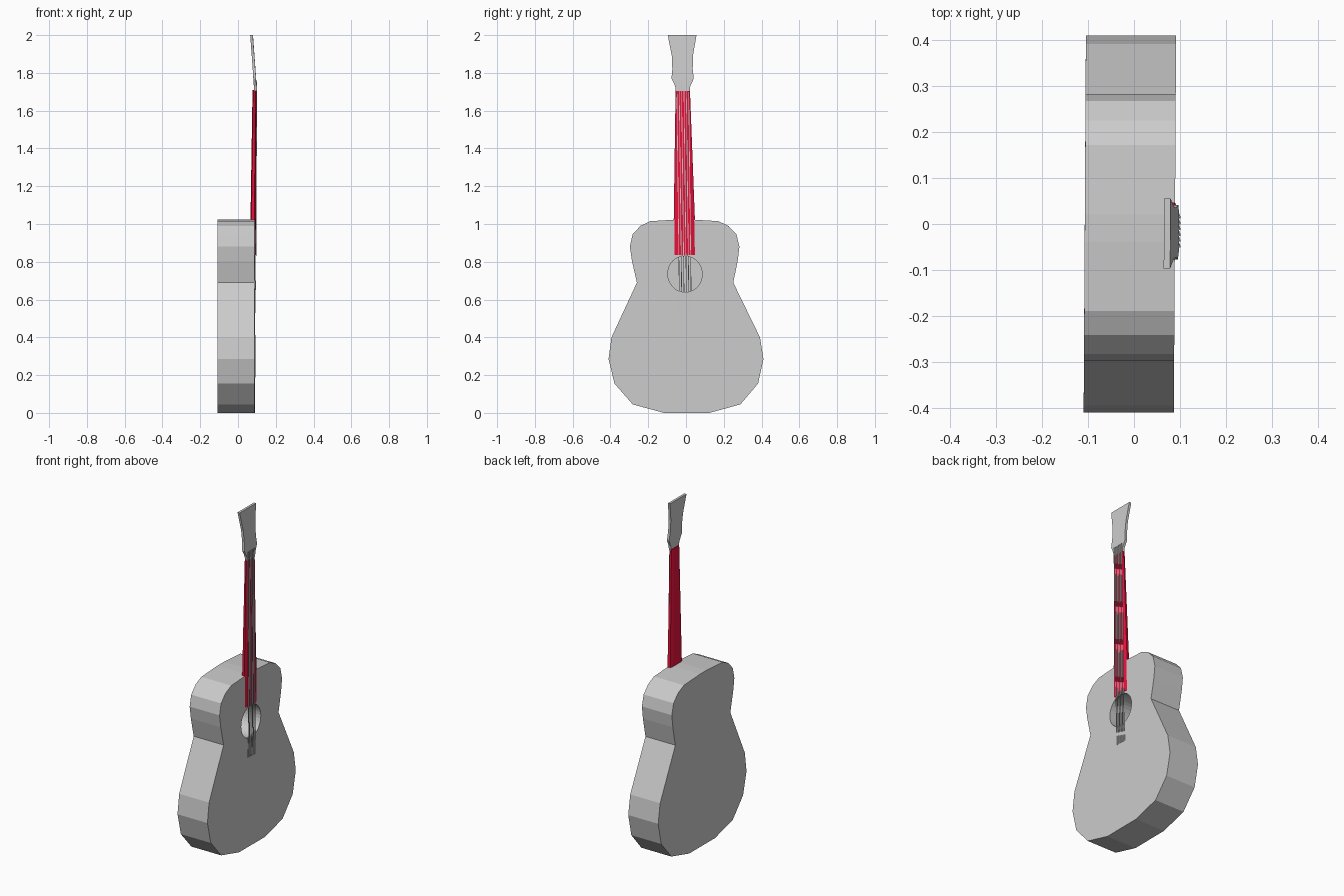
import bpy, bmesh, math
from mathutils import Matrix

if "Cube" in bpy.data.objects:
    bpy.data.objects.remove(bpy.data.objects["Cube"])


def material(name, rgb):
    m = bpy.data.materials.new(name)
    m.diffuse_color = (*rgb, 1)
    m.use_nodes = True
    m.node_tree.nodes["Principled BSDF"].inputs["Base Color"].default_value = m.diffuse_color
    return m


GREY = material("light grey", (0.6, 0.6, 0.6))
RED = material("crimson", (0.85, 0.006, 0.045))


def loft(name, rings, mat):
    """Join equal-length rings of (x, y, z) points into a capped solid."""
    bm = bmesh.new()
    vs = [[bm.verts.new(p) for p in ring] for ring in rings]
    n = len(rings[0])
    for a, b in zip(vs, vs[1:]):
        for i in range(n):
            j = (i + 1) % n
            bm.faces.new((a[i], a[j], b[j], b[i]))
    bm.faces.new(vs[0])
    bm.faces.new(vs[-1])
    bmesh.ops.recalc_face_normals(bm, faces=bm.faces)
    me = bpy.data.meshes.new(name)
    bm.to_mesh(me)
    bm.free()
    me.materials.append(mat)
    ob = bpy.data.objects.new(name, me)
    bpy.context.collection.objects.link(ob)
    return ob


def mirrored(half):
    """Close a half outline of (y, z) points across y = 0."""
    return half + [(-y, z) for y, z in reversed(half)]


# Body: faceted outline extruded through its thickness
half_body = [(0.12, 0.0), (0.285, 0.045), (0.38, 0.155), (0.41, 0.285),
             (0.393, 0.40), (0.255, 0.69), (0.28, 0.805), (0.29, 0.88),
             (0.275, 0.945), (0.233, 0.99), (0.18, 1.015), (0.03, 1.024)]
outline = mirrored(half_body)
body = loft("body", [[(x, y, z) for y, z in outline] for x in (-0.107, 0.089)], GREY)

# Sound hole: deep round recess cut into the top board
circle = [(0.091 * math.cos(i * math.tau / 32), 0.735 + 0.096 * math.sin(i * math.tau / 32))
          for i in range(32)]
cutter = loft("hole_cutter", [[(x, y, z) for y, z in circle] for x in (-0.09, 0.2)], GREY)
cutter.hide_render = True
cut = body.modifiers.new("sound_hole", "BOOLEAN")
cut.operation = "DIFFERENCE"
cut.solver = "EXACT"
cut.object = cutter
bpy.context.view_layer.objects.active = body
bpy.ops.object.modifier_apply(modifier=cut.name)
bpy.data.objects.remove(cutter)


# Neck and fingerboard: tapered, with a gently crowned front
def half_width(z):
    return 0.061 - 0.023 * (z - 0.835) / 0.875


def front(z):
    return 0.094 + 0.004 * (z - 0.835) / 0.875


def neck_ring(z, back):
    w, f = half_width(z), front(z)
    return [(f - 0.007, -w, z), (f - 0.001, -0.65 * w, z), (f, 0, z), (f - 0.001, 0.65 * w, z),
            (f - 0.007, w, z), (back + 0.005, 0.95 * w, z), (back, 0.6 * w, z),
            (back, -0.6 * w, z), (back + 0.005, -0.95 * w, z)]


loft("fingerboard", [neck_ring(0.835, 0.078), neck_ring(1.01, 0.078)], RED)
loft("neck", [neck_ring(1.01, 0.066), neck_ring(1.71, 0.077)], RED)

# Headstock: flared outline, leaning back
half_head = [(0.037, 1.705), (0.04, 1.73), (0.059, 1.77), (0.054, 1.82), (0.056, 1.89), (0.076, 2.0)]
head = mirrored(half_head)


def lean(z):
    return 0.098 - 0.019 * max(0, z - 1.74) / 0.26


loft("headstock", [[(lean(z) - t, y, z) for y, z in head] for t in (0, 0.014)], GREY)

# Strings: six thin square bars from headstock to the lower top board
for k in range(6):
    y = (k - 2.5) * 0.0125
    rings = []
    for x, z in ((0.0905, 0.53), (front(0.835) + 0.001, 0.835), (0.0995, 1.755)):
        rings.append([(x + a * 0.0015, y + b * 0.0018, z)
                      for a, b in ((-1, -1), (1, -1), (1, 1), (-1, 1))])
    loft("string_%d" % (k + 1), rings, GREY)

# Slight sideways tilt and twist of the whole instrument
tilt = Matrix(((1, 0.006, 0, 0), (0, 1, -0.012, 0.0034), (0, 0, 1, 0), (0, 0, 0, 1)))
for ob in bpy.data.objects:
    ob.data.transform(tilt)
